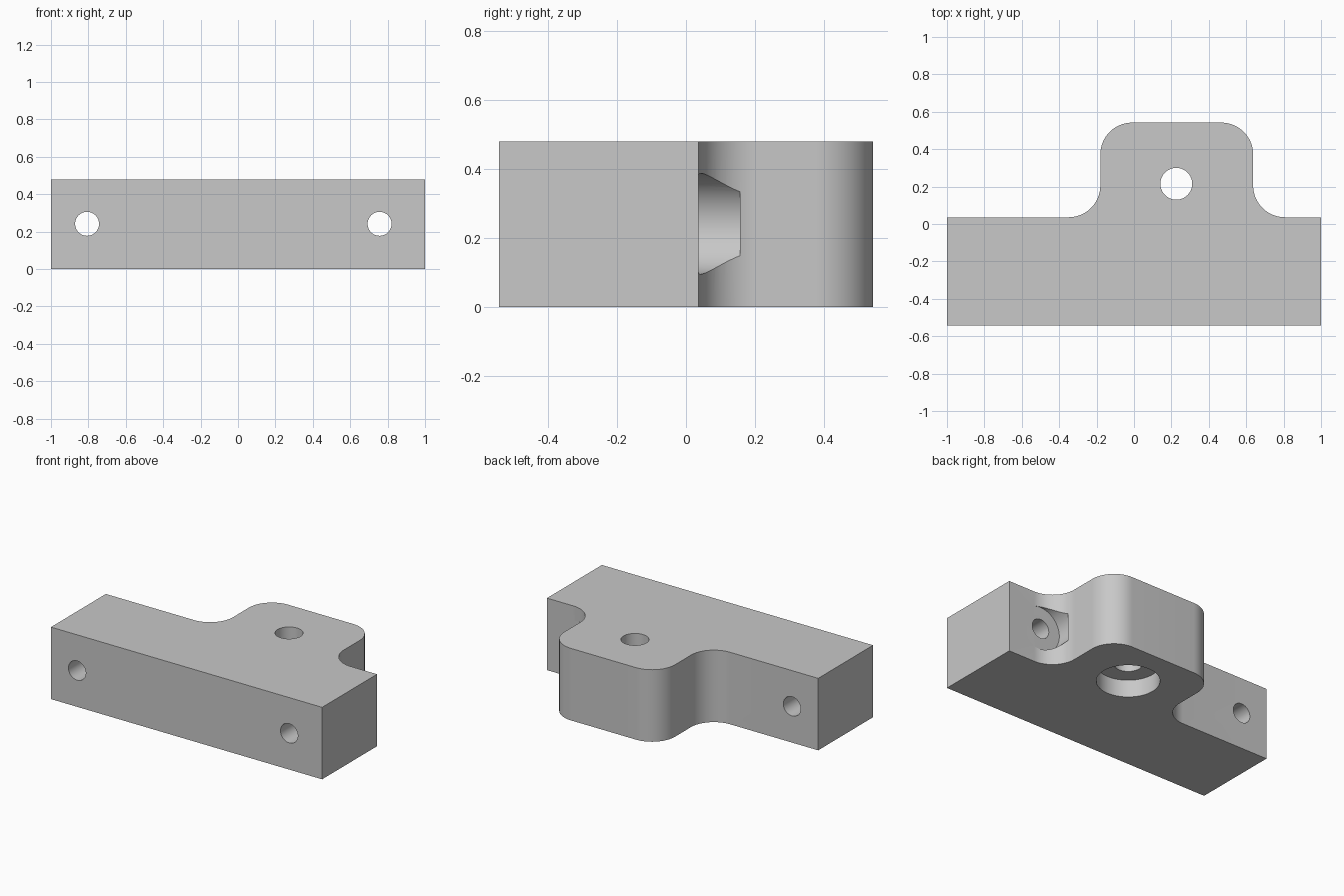
import bpy
import bmesh
from math import sin, cos, pi, radians
from mathutils import Vector

cube = bpy.data.objects.get("Cube")
if cube:
    bpy.data.objects.remove(cube, do_unlink=True)

HEIGHT = 0.48
BACK = 0.036                 # back plane of the bar
HALF_Y = 0.542
TAB_L, TAB_R = -0.18, 0.637  # tab sides
R = 0.17                     # fillet and corner radius
MID_Z = 0.242

grey = bpy.data.materials.new("Plain grey")
grey.use_nodes = True
colour = (0.58, 0.58, 0.58, 1)
grey.diffuse_color = colour
grey.node_tree.nodes["Principled BSDF"].inputs["Base Color"].default_value = colour


def arc(cx, cy, start, end, steps=20):
    """Points along a quarter round, angles in degrees."""
    angles = [radians(start + (end - start) * i / steps) for i in range(steps + 1)]
    return [(cx + R * cos(a), cy + R * sin(a)) for a in angles]


def make_block(name, outline, height):
    """Extrude a flat outline upwards from the floor."""
    bm = bmesh.new()
    face = bm.faces.new([bm.verts.new((x, y, 0)) for x, y in outline])
    top = bmesh.ops.extrude_face_region(bm, geom=[face])["geom"]
    bmesh.ops.translate(bm, vec=(0, 0, height),
                        verts=[v for v in top if isinstance(v, bmesh.types.BMVert)])
    bmesh.ops.recalc_face_normals(bm, faces=bm.faces)
    mesh = bpy.data.meshes.new(name)
    bm.to_mesh(mesh)
    bm.free()
    mesh.materials.append(grey)
    obj = bpy.data.objects.new(name, mesh)
    bpy.context.collection.objects.link(obj)
    return obj


def drill(target, start, end, radius):
    """Cut a round hole between two points."""
    start, end = Vector(start), Vector(end)
    axis = end - start
    bpy.ops.mesh.primitive_cylinder_add(
        vertices=64, radius=radius, depth=axis.length,
        location=(start + end) / 2, rotation=axis.to_track_quat("Z", "Y").to_euler())
    cutter = bpy.context.object
    cutter.name = "hole_cutter"
    cutter.hide_render = True
    cutter.data.materials.append(grey)
    mod = target.modifiers.new("Hole", "BOOLEAN")
    mod.operation = "DIFFERENCE"
    mod.solver = "EXACT"
    mod.object = cutter
    bpy.context.view_layer.objects.active = target
    bpy.ops.object.modifier_apply(modifier=mod.name)
    bpy.data.objects.remove(cutter, do_unlink=True)


# Bar with a rounded tab, drawn anticlockwise
outline = [(-1, -HALF_Y), (1, -HALF_Y), (1, BACK)]
outline += arc(TAB_R + R, BACK + R, 270, 180)
outline += arc(TAB_R - R, HALF_Y - R, 0, 90)
outline += arc(TAB_L + R, HALF_Y - R, 90, 180)
outline += arc(TAB_L - R, BACK + R, 0, -90)
outline += [(-1, BACK)]
block = make_block("mounting_block", outline, HEIGHT)

# Recess for a bolt head in the fillet
drill(block, (0.757, BACK, MID_Z), (0.757, 0.157, MID_Z), 0.146)

# Bolt holes through the bar
for x in (-0.807, 0.757):
    drill(block, (x, -0.8, MID_Z), (x, 0.5, MID_Z), 0.064)

# Hole through the tab, with a wider counterbore underneath
drill(block, (0.226, 0.215, -0.2), (0.226, 0.215, 0.7), 0.085)
drill(block, (0.226, 0.215, -0.2), (0.226, 0.215, 0.115), 0.19)

# Smooth rounds, sharp edges
bpy.ops.object.select_all(action="DESELECT")
block.select_set(True)
bpy.context.view_layer.objects.active = block
bpy.ops.object.shade_smooth_by_angle(angle=radians(25))
